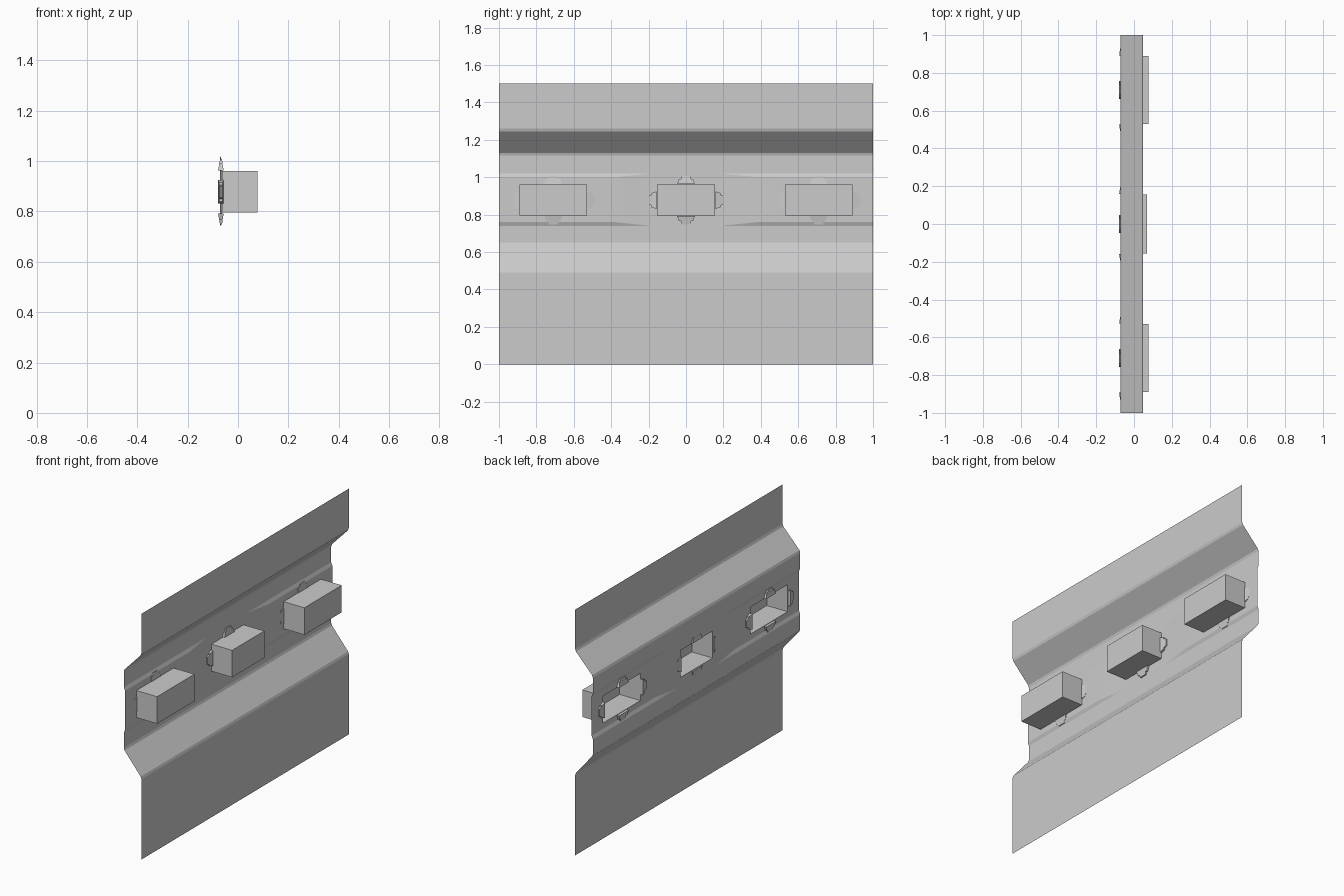
import bpy, bmesh
from math import radians

cube = bpy.data.objects.get("Cube")
if cube:
    bpy.data.objects.remove(cube)

# Single painted-metal grey
grey = bpy.data.materials.new("panel_grey")
grey.use_nodes = True
colour = (0.6, 0.6, 0.6, 1)
grey.diffuse_color = colour
grey.node_tree.nodes["Principled BSDF"].inputs["Base Color"].default_value = colour

OUT, BACK, RAISE = 0.048, -0.071, 0.008
HOLE_Z = (0.795, 0.96)
POCKETS = {"rear": (0.53, 0.89), "middle": (-0.155, 0.155), "front": (-0.89, -0.53)}


def finish(name, bm):
    mesh = bpy.data.meshes.new(name)
    bm.to_mesh(mesh)
    bm.free()
    mesh.materials.append(grey)
    obj = bpy.data.objects.new(name, mesh)
    bpy.context.collection.objects.link(obj)
    return obj


def raised(y):
    """Raised end fields fade away towards the middle of the panel."""
    return min(1, max(0, (abs(y) - 0.2) / 0.18))


def field_x(y):
    return BACK + RAISE * raised(y)


def profile(y):
    """Section of the sheet from bottom to top at a given y."""
    h, x = raised(y), field_x(y)
    return [(OUT, 0), (OUT, 0.49), (OUT - 0.005, 0.505), (BACK + 0.005, 0.635),
            (BACK, 0.65), (BACK, 0.74), (x, 0.742 + 0.018 * h),
            (x, HOLE_Z[0]), (x, HOLE_Z[1]), (x, 1.018 - 0.018 * h), (BACK, 1.02),
            (BACK, 1.115), (BACK + 0.005, 1.13), (OUT - 0.005, 1.245),
            (OUT, 1.26), (OUT, 1.5)]


# Pressed sheet with three openings
half = [0.155, 0.2, 0.29, 0.38, 0.53, 0.89, 1]
stations = [-y for y in reversed(half)] + half
bm = bmesh.new()
rows = [[bm.verts.new((x, y, z)) for x, z in profile(y)] for y in stations]
for i in range(len(rows) - 1):
    for j in range(len(rows[i]) - 1):
        span = (stations[i], stations[i + 1])
        if span in POCKETS.values() and rows[i][j].co.z == rows[0][7].co.z:
            continue
        bm.faces.new((rows[i][j], rows[i + 1][j], rows[i + 1][j + 1], rows[i][j + 1]))
sheet = finish("pressed_panel", bm)
bpy.context.view_layer.objects.active = sheet
sheet.select_set(True)
bpy.ops.object.shade_smooth_by_angle(angle=radians(15))


def block(bm, low, high, taper=None):
    """Axis-aligned box between two corners."""
    verts = bmesh.ops.create_cube(bm, size=1)["verts"]
    for v in verts:
        for k in range(3):
            v.co[k] = low[k] if v.co[k] < 0 else high[k]
    return verts


def clip(name, y, z, dy, dz):
    """Retaining clip at an opening edge, pointing outwards along dy, dz."""
    bm = bmesh.new()
    for start, end, width, x0, x1 in ((0.003, 0.03, 0.047, -0.079, -0.057),
                                      (0.03, 0.047, 0.028, -0.074, -0.061)):
        a = [y + dy * start - abs(dz) * width, z + dz * start - abs(dy) * width]
        b = [y + dy * end + abs(dz) * width, z + dz * end + abs(dy) * width]
        low, high = zip(*[sorted(p) for p in zip(a, b)])
        verts = block(bm, (x0, *low), (x1, *high))
        # narrow the outer edge so the clip wedges outwards
        for v in verts:
            reach = (v.co.y - y) * dy + (v.co.z - z) * dz
            if reach > (start + end) / 2:
                mid = (x0 + x1) / 2
                v.co.x = mid + (v.co.x - mid) * 0.6
                if dz:
                    v.co.y = y + (v.co.y - y) * 0.8
                else:
                    v.co.z = z + (v.co.z - z) * 0.8
    finish(name, bm)


# Open-backed pockets, each held by four clips
z0, z1 = HOLE_Z
for place, (y0, y1) in POCKETS.items():
    yc, zc = (y0 + y1) / 2, (z0 + z1) / 2
    x = field_x(yc)
    bm = bmesh.new()
    block(bm, (x, y0, z0), (x + 0.14, y1, z1))
    bm.faces.ensure_lookup_table()
    back = [f for f in bm.faces if f.calc_center_median().x < x + 0.01]
    bmesh.ops.delete(bm, geom=back, context="FACES")
    finish(place + "_pocket", bm)
    clip(place + "_clip_top", yc, z1, 0, 1)
    clip(place + "_clip_bottom", yc, z0, 0, -1)
    clip(place + "_clip_side_a", y1, zc, 1, 0)
    clip(place + "_clip_side_b", y0, zc, -1, 0)
